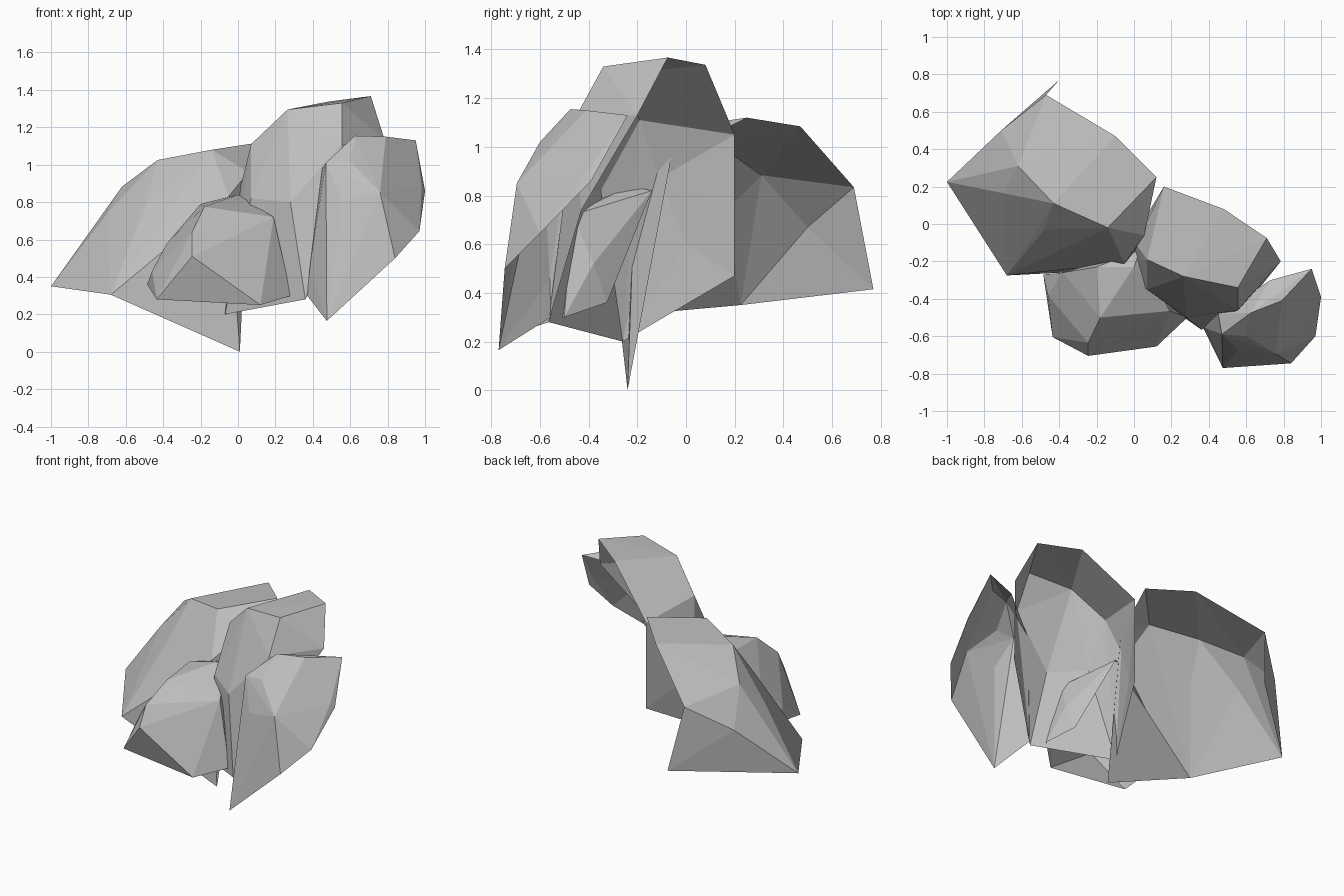
import bpy
import bmesh

default_cube = bpy.data.objects.get("Cube")
if default_cube:
    bpy.data.objects.remove(default_cube, do_unlink=True)


def make_material(name, colour):
    material = bpy.data.materials.new(name)
    material.use_nodes = True
    material.diffuse_color = colour
    shader = material.node_tree.nodes["Principled BSDF"]
    shader.inputs["Base Color"].default_value = colour
    shader.inputs["Roughness"].default_value = 0.9
    return material


stone = make_material("grey stone", (0.52, 0.52, 0.52, 1))


def make_rock(name, rim, corners):
    """Faceted hull through the rim and corners, left open inside the rim."""
    bm = bmesh.new()
    rim_verts = {bm.verts.new(point) for point in rim}
    for point in corners:
        bm.verts.new(point)
    bmesh.ops.convex_hull(bm, input=list(bm.verts))

    # Remove the closing faces that only touch the rim
    opening = [face for face in bm.faces if all(v in rim_verts for v in face.verts)]
    bmesh.ops.delete(bm, geom=opening, context="FACES")
    loose = [vert for vert in bm.verts if not vert.link_faces]
    bmesh.ops.delete(bm, geom=loose, context="VERTS")

    # Merge nearly flat neighbouring triangles into broad facets
    bmesh.ops.dissolve_limit(bm, angle_limit=0.03, verts=list(bm.verts), edges=list(bm.edges))

    mesh = bpy.data.meshes.new(name)
    bm.to_mesh(mesh)
    bm.free()
    mesh.materials.append(stone)
    rock = bpy.data.objects.new(name, mesh)
    bpy.context.collection.objects.link(rock)
    return rock


# Broad slab at the back, open behind and below
make_rock(
    "back_rock",
    rim=[(-1, .225, .35), (-.4, .77, .415), (-.47, .69, .834), (-.1, .47, 1.084),
         (.12, .25, 1.12), (.055, -.06, .96), (.01, -.24, 0), (-.68, -.275, .305)],
    corners=[(-.14, -.02, 1.08), (-.43, .11, 1.025), (-.62, .31, .883),
             (-.71, .5, .67), (-.7, .165, .74), (-.48, -.03, .81),
             (-.05, -.21, .83)],
)

# Tallest rock in the middle, with a steep wall on one side
make_rock(
    "tall_rock",
    rim=[(.16, .2, .47), (.16, .2, 1.05), (.48, .08, 1.337), (.71, -.075, 1.367),
         (.785, -.2, 1.13), (.6, -.43, .74), (.36, -.565, .28), (-.07, -.26, .2)],
    corners=[(.555, -.34, 1.33), (.265, -.28, 1.295), (.07, -.19, 1.11),
             (.555, -.46, 1.11), (.01, -.11, .87), (.07, -.35, .82),
             (.28, -.5, .8), (.04, 0, .6)],
)

# Low boulder at the front
make_rock(
    "front_boulder",
    rim=[(-.485, -.27, .36), (-.435, -.605, .28), (.12, -.655, .25),
         (.285, -.5, .3), (.2, -.325, .36), (.03, -.14, .82), (-.38, -.26, .58)],
    corners=[(.19, -.465, .72), (-.245, -.635, .64), (-.18, -.5, .775),
             (-.245, -.705, .51), (.23, -.38, .52), (-.2, -.23, .79),
             (-.46, -.38, .43), (0, -.23, .84)],
)

# Curved rock at the outer end
make_rock(
    "end_rock",
    rim=[(.475, -.77, .165), (.84, -.745, .5), (.97, -.6, .645), (1, -.39, .86),
         (.95, -.24, 1.13), (.73, -.3, 1.1), (.45, -.48, .98), (.37, -.555, .3)],
    corners=[(.625, -.475, 1.155), (.79, -.41, 1.15), (.47, -.59, 1.01),
             (.555, -.67, .81), (.76, -.695, .85), (.385, -.56, .46),
             (.6, -.6, 1.02), (.982, -.417, .884)],
)
